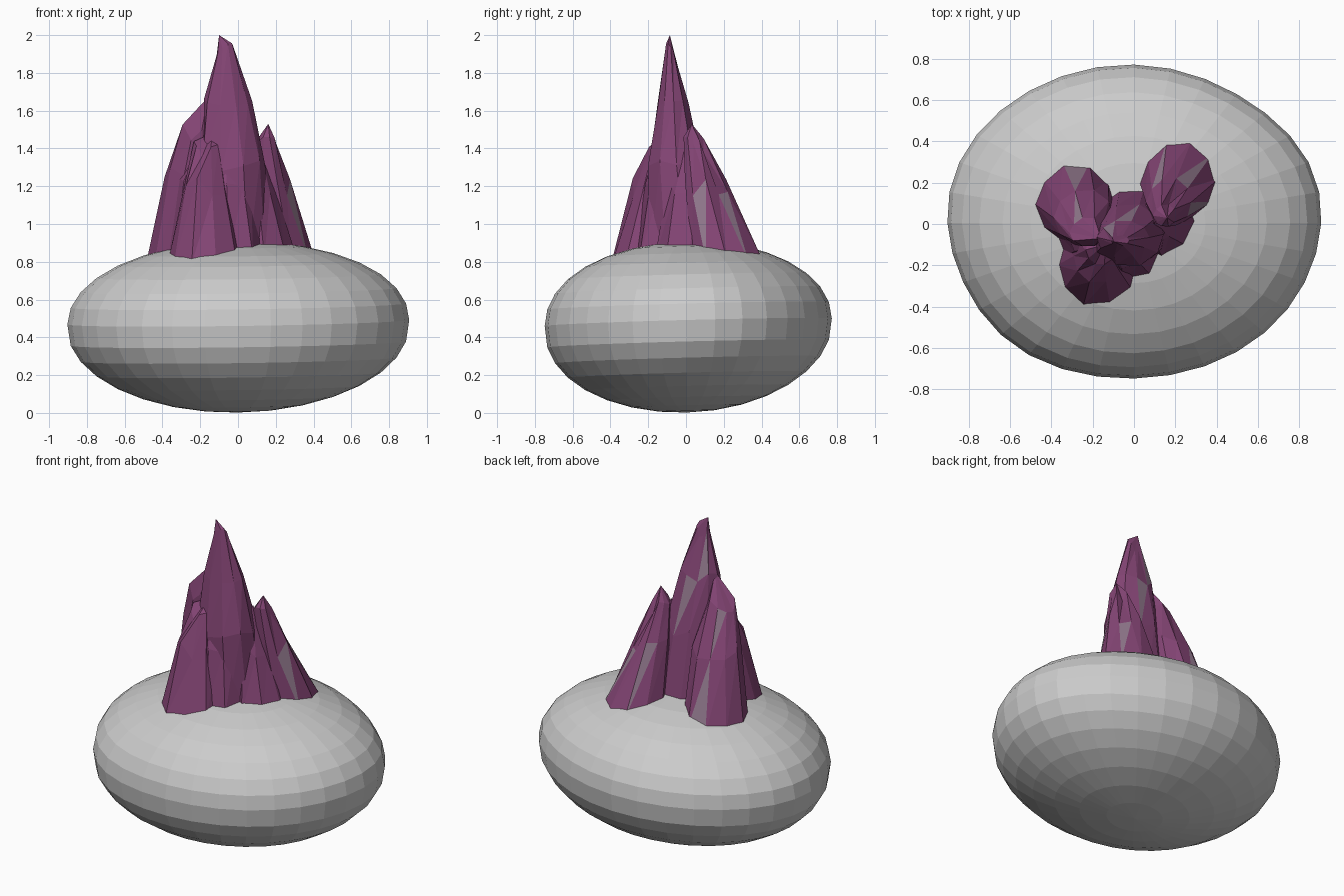
import bpy, bmesh, math, random

if "Cube" in bpy.data.objects:
    bpy.data.objects.remove(bpy.data.objects["Cube"])

random.seed(4)


def material(name, rgb):
    m = bpy.data.materials.new(name)
    m.diffuse_color = (*rgb, 1)
    m.use_nodes = True
    m.node_tree.nodes["Principled BSDF"].inputs["Base Color"].default_value = m.diffuse_color
    return m


purple = material("purple", (0.235, 0.06, 0.18))
pale = material("pale_purple", (0.30, 0.20, 0.28))

# Flattened boulder, slightly fuller above the middle and gently tilted
bpy.ops.mesh.primitive_uv_sphere_add(segments=32, ring_count=16, radius=1)
rock = bpy.context.object
rock.name = "boulder"
for v in rock.data.vertices:
    x, y, z = v.co
    w = 1 + 0.012 * math.sin(3 * x - 4 * y) * (1 - z * z)
    bulge = 0.025 * (1 - z * z) if z > -0.01 else 0
    v.co = (0.905 * x * w, 0.76 * y * w + 0.005,
            0.455 + 0.453 * z + bulge + 0.012 * x + 0.02 * y)


# Faceted spike lofted through elliptical rings (x, y, z, rx, ry) to a tip
def spike(name, rings, tip, sides=10, pale_faces=()):
    bm = bmesh.new()
    jitter = [random.uniform(0.95, 1.06) for _ in range(sides)]
    loops = []
    for k, (cx, cy, cz, rx, ry) in enumerate(rings):
        loop = []
        for i in range(sides):
            a = 2 * math.pi * i / sides
            j = jitter[i] * random.uniform(0.97, 1.03)
            dz = random.uniform(-0.05, 0.05) if k else 0
            loop.append(bm.verts.new((cx + rx * j * math.cos(a),
                                      cy + ry * j * math.sin(a), cz + dz)))
        loops.append(loop)
    top = bm.verts.new(tip)
    bm.faces.new(loops[0][::-1])
    for lo, hi in zip(loops, loops[1:]):
        for i in range(sides):
            j = (i + 1) % sides
            bm.faces.new((lo[i], lo[j], hi[j]))
            bm.faces.new((lo[i], hi[j], hi[i]))
    for i in range(sides):
        bm.faces.new((loops[-1][i], loops[-1][(i + 1) % sides], top))
    bm.faces.ensure_lookup_table()
    for i in pale_faces:
        bm.faces[i].material_index = 1
    me = bpy.data.meshes.new(name)
    bm.to_mesh(me)
    bm.free()
    me.materials.append(purple)
    me.materials.append(pale)
    ob = bpy.data.objects.new(name, me)
    bpy.context.collection.objects.link(ob)


# Crystal cluster: tall centre and three shorter neighbours leaning in
spike("main_crystal",
      [(-0.01, 0.0, 0.8, 0.20, 0.19), (-0.03, -0.05, 1.3, 0.18, 0.15),
       (-0.052, -0.065, 1.66, 0.13, 0.085), (-0.068, -0.08, 1.91, 0.046, 0.025)],
      (-0.1, -0.085, 2.0), pale_faces=(26, 47))
spike("left_crystal",
      [(-0.28, 0.10, 0.8, 0.20, 0.195), (-0.24, 0.03, 1.25, 0.145, 0.135),
       (-0.22, -0.04, 1.49, 0.09, 0.07)],
      (-0.16, -0.07, 1.67), pale_faces=(5, 28))
spike("front_crystal",
      [(-0.18, -0.20, 0.79, 0.20, 0.195), (-0.175, -0.155, 1.2, 0.125, 0.125),
       (-0.165, -0.125, 1.41, 0.07, 0.07)],
      (-0.14, -0.1, 1.48))
spike("right_crystal",
      [(0.22, 0.22, 0.8, 0.195, 0.195), (0.17, 0.105, 1.2, 0.11, 0.115),
       (0.15, 0.04, 1.42, 0.055, 0.055)],
      (0.16, 0.03, 1.53), pale_faces=(4, 8, 20))
# Low fillers joining the centre to its neighbours
spike("right_saddle",
      [(0.14, 0.01, 0.82, 0.17, 0.17), (0.10, 0.01, 1.2, 0.10, 0.10)],
      (0.1, 0.01, 1.46), sides=8)
spike("left_saddle",
      [(-0.19, -0.03, 0.82, 0.19, 0.16), (-0.18, -0.05, 1.25, 0.14, 0.11)],
      (-0.14, -0.07, 1.55), sides=8)
spike("front_saddle",
      [(-0.05, -0.14, 0.82, 0.17, 0.14), (-0.06, -0.11, 1.25, 0.12, 0.11)],
      (-0.08, -0.09, 1.6), sides=8)
